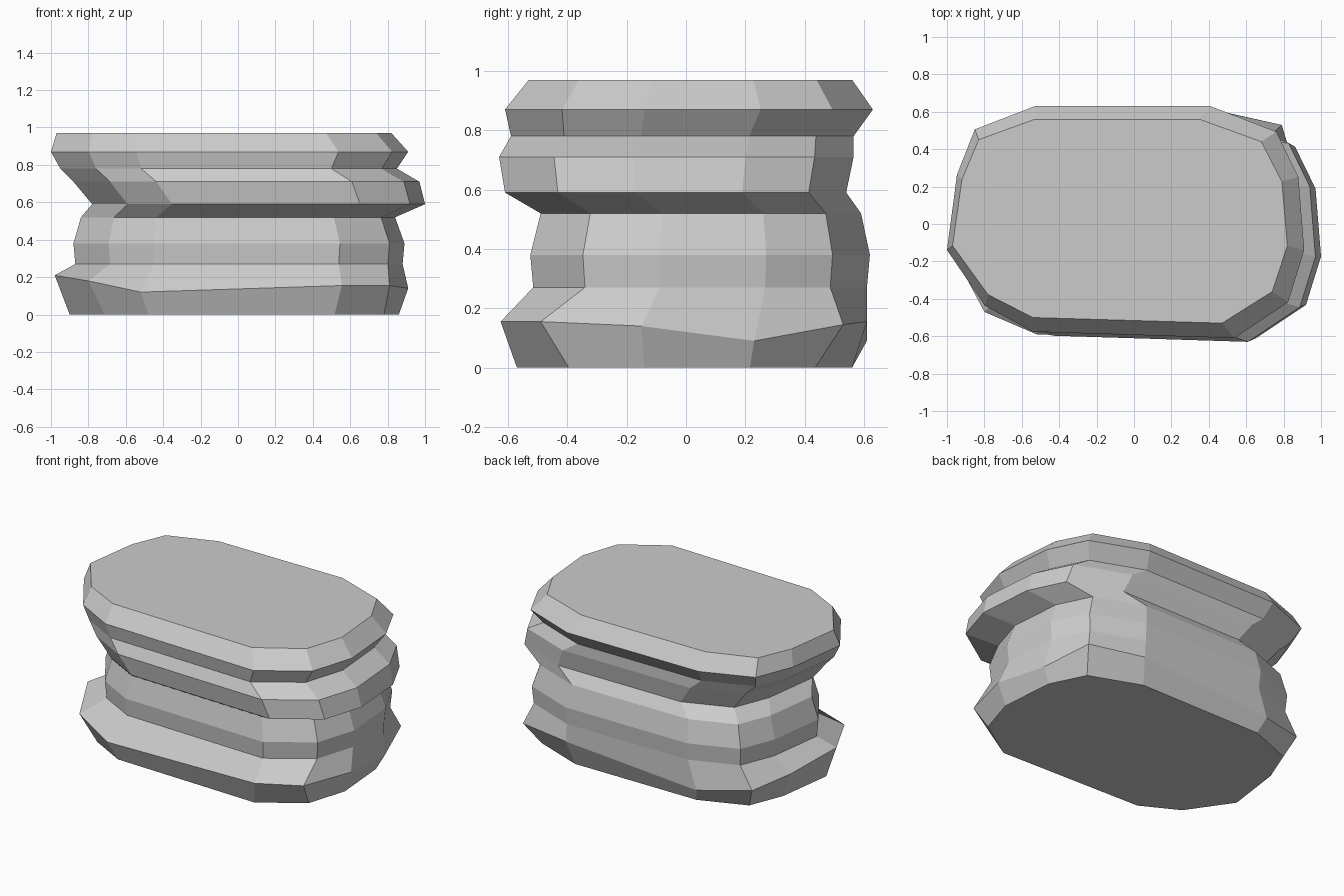
import bpy, bmesh

if "Cube" in bpy.data.objects:
    bpy.data.objects.remove(bpy.data.objects["Cube"])

# Rounded twelve-sided outline, scaled to -1..1 in both directions
OUTLINE = [(.61, -1), (.91, -.69), (1, -.24), (.967, .39), (.844, .78), (.475, 1),
           (-.508, 1), (-.844, .8), (-.944, .41), (-1, -.24), (-.788, -.72), (-.52, -.945)]


def ring(z, x0, x1, y0, y1):
    """Fit the outline to the given extents at height z."""
    cx, cy, sx, sy = (x0 + x1) / 2, (y0 + y1) / 2, (x1 - x0) / 2, (y1 - y0) / 2
    return [(cx + u * sx, cy + v * sy, z) for u, v in OUTLINE]


# Uneven rim of the foot
rim = [(.555, -.625, .155), (.81, -.49, .155), (.91, -.15, .14), (.88, .23, .09),
       (.79, .53, .145), (.43, .61, .155), (-.5, .61, .09), (-.82, .5, .13),
       (-.92, .25, .17), (-.98, -.13, .21), (-.80, -.47, .18), (-.52, -.59, .12)]

# Foot, waist, shifted middle ledge, cap
rings = [
    ring(0, -.90, .86, -.57, .56),
    rim,
    ring(.27, -.87, .88, -.515, .61),
    ring(.38, -.88, .89, -.525, .62),
    ring(.52, -.84, .84, -.49, .59),
    ring(.59, -.78, 1.0, -.61, .54),
    ring(.71, -.88, .97, -.63, .565),
    ring(.78, -.95, .85, -.59, .565),
    ring(.87, -1.0, .91, -.61, .63),
    ring(.97, -.97, .82, -.53, .56),
]

# Loft the rings into one closed rock
bm = bmesh.new()
loops = [[bm.verts.new(p) for p in r] for r in rings]
n = len(OUTLINE)
for a, b in zip(loops, loops[1:]):
    for i in range(n):
        j = (i + 1) % n
        bm.faces.new((a[i], a[j], b[j], b[i]))
bm.faces.new(loops[0][::-1])
bm.faces.new(loops[-1])
bmesh.ops.recalc_face_normals(bm, faces=bm.faces)

mesh = bpy.data.meshes.new("layered_rock")
bm.to_mesh(mesh)
bm.free()
bpy.context.collection.objects.link(bpy.data.objects.new("layered_rock", mesh))
